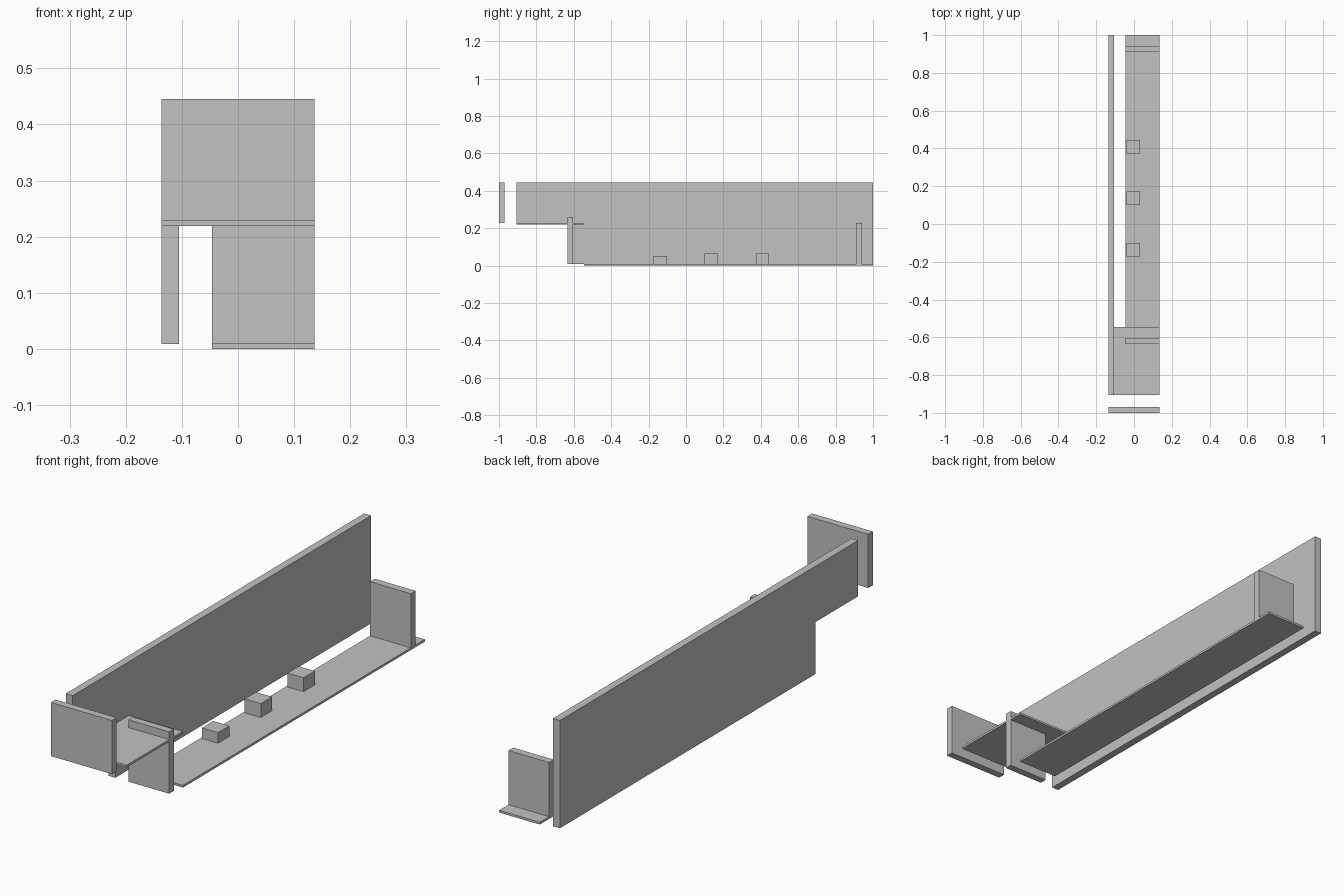
import bpy
import bmesh

if "Cube" in bpy.data.objects:
    bpy.data.objects.remove(bpy.data.objects["Cube"])

grey = bpy.data.materials.new("plain_grey")
grey.diffuse_color = (0.54, 0.54, 0.54, 1)
grey.use_nodes = True
grey.node_tree.nodes["Principled BSDF"].inputs["Base Color"].default_value = grey.diffuse_color


def prism(name, x0, x1, profile):
    """Extrude a y-z outline from x0 to x1."""
    bm = bmesh.new()
    face = bm.faces.new([bm.verts.new((x0, y, z)) for y, z in profile])
    ext = bmesh.ops.extrude_face_region(bm, geom=[face])
    verts = [g for g in ext["geom"] if isinstance(g, bmesh.types.BMVert)]
    bmesh.ops.translate(bm, verts=verts, vec=(x1 - x0, 0, 0))
    bmesh.ops.recalc_face_normals(bm, faces=bm.faces)
    mesh = bpy.data.meshes.new(name)
    bm.to_mesh(mesh)
    bm.free()
    mesh.materials.append(grey)
    obj = bpy.data.objects.new(name, mesh)
    bpy.context.collection.objects.link(obj)
    return obj


def box(name, x, y, z):
    return prism(name, x[0], x[1],
                 [(y[0], z[0]), (y[1], z[0]), (y[1], z[1]), (y[0], z[1])])


LEFT, INNER, LANE, RIGHT = -0.136, -0.105, -0.046, 0.136
LOW, STEP, SHELF, TOP = 0.009, 0.219, 0.228, 0.445

# Long side wall with a raised, stepped front end
prism("side_wall", LEFT, INNER,
      [(-0.634, LOW), (1, LOW), (1, TOP), (-0.906, TOP),
       (-0.906, STEP), (-0.634, STEP)])

# Thin floors on two levels
box("lower_floor", (LANE, RIGHT), (-0.546, 1), (0, LOW))
box("upper_floor", (INNER, RIGHT), (-0.906, -0.546), (STEP, SHELF))

# Upright panels across the ends
box("front_panel", (LEFT, RIGHT), (-1, -0.97), (SHELF, TOP))
box("step_panel", (LANE, RIGHT), (-0.634, -0.604), (LOW, 0.259))
box("back_panel", (LANE, RIGHT), (0.91, 0.94), (LOW, SHELF))

# Row of small blocks on the lower floor
for i, top in enumerate((0.052, 0.065, 0.065)):
    yc = -0.137 + 0.273 * i
    box(f"block_{i + 1}", (-0.04, 0.032), (yc - 0.036, yc + 0.036), (LOW, top))
